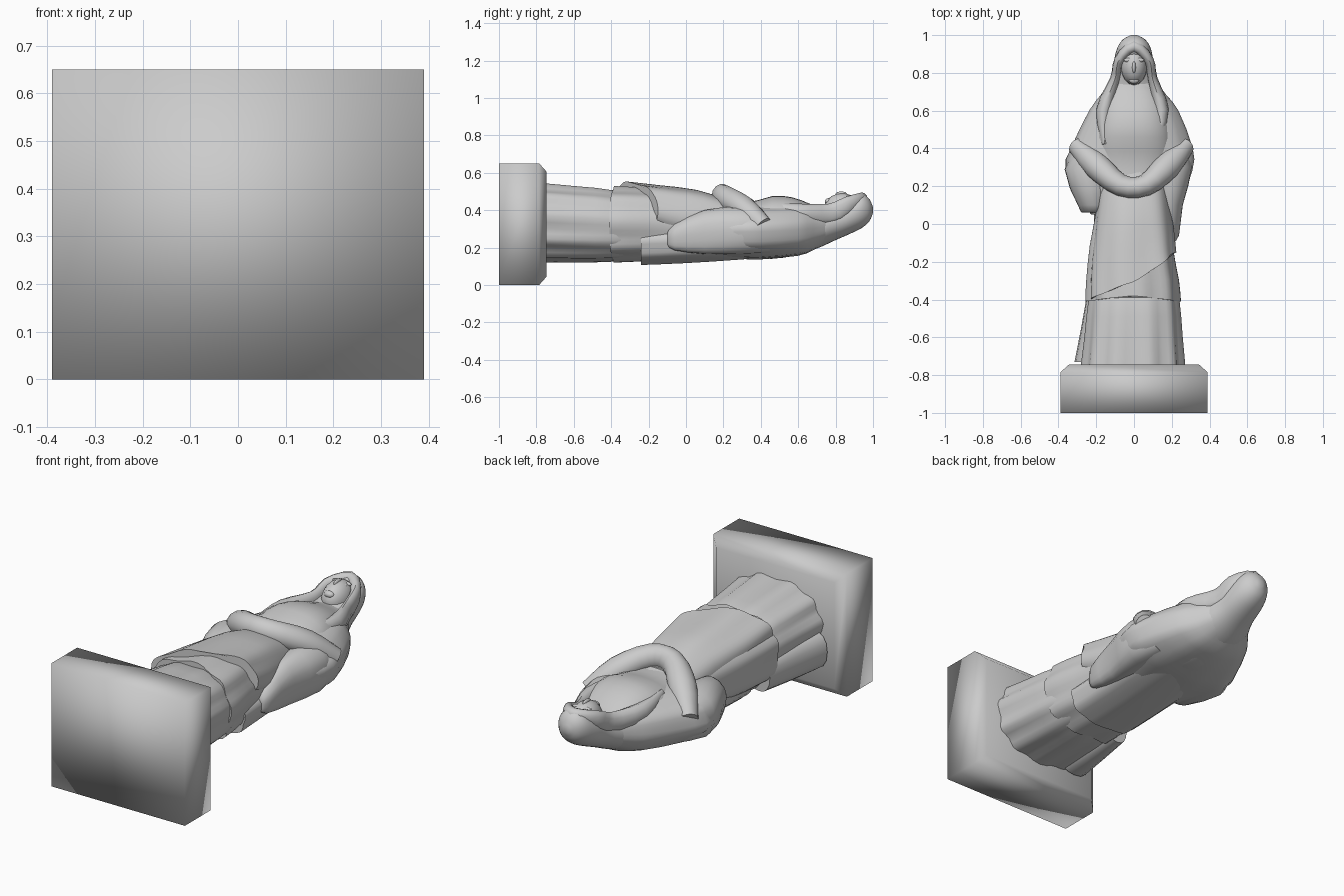
import bpy, bmesh, math
from mathutils import Vector


def finish(name, bm, angle=45):
    bmesh.ops.recalc_face_normals(bm, faces=bm.faces)
    me = bpy.data.meshes.new(name)
    bm.to_mesh(me)
    bm.free()
    ob = bpy.data.objects.new(name, me)
    bpy.context.collection.objects.link(ob)
    bpy.ops.object.select_all(action='DESELECT')
    ob.select_set(True)
    bpy.context.view_layer.objects.active = ob
    bpy.ops.object.shade_smooth_by_angle(angle=math.radians(angle))
    return ob


def spline(rows, sub):
    """Catmull-Rom interpolation of rows of numbers."""
    out = []
    for i in range(len(rows) - 1):
        a, b = rows[max(i - 1, 0)], rows[i]
        c, d = rows[i + 1], rows[min(i + 2, len(rows) - 1)]
        for s in range(sub):
            t = s / sub
            out.append([0.5 * (2 * q + (r - p) * t + (2 * p - 5 * q + 4 * r - u) * t * t
                        + (3 * q - p - 3 * r + u) * t ** 3) for p, q, r, u in zip(a, b, c, d)])
    out.append(list(rows[-1]))
    return out


def skin(name, rings, angle=45):
    bm = bmesh.new()
    vs = [[bm.verts.new(p) for p in r] for r in rings]
    n = len(vs[0])
    for a, b in zip(vs, vs[1:]):
        for i in range(n):
            j = (i + 1) % n
            bm.faces.new((a[i], a[j], b[j], b[i]))
    bm.faces.new(vs[0])
    bm.faces.new(vs[-1])
    return finish(name, bm, angle)


def loft(name, rows, n=32, fold=0, k=9, phase=0, hem=None, power=0.85, sub=2):
    """Cloth body along y; rows are (y, x_left, x_right, z_back, z_front)."""
    rings = []
    rows = spline(rows, sub)
    for i, (y, xl, xr, zb, zt) in enumerate(rows):
        t = i / (len(rows) - 1)
        ring = []
        for s in range(n):
            a = 2 * math.pi * s / n
            c, d = math.cos(a), math.sin(a)
            wave = 1 + fold * (1 - 0.8 * t) * (math.sin(k * a + phase) - 1)
            c2 = math.copysign(abs(c) ** power, c) * wave
            d2 = math.copysign(abs(d) ** power, d) * wave
            yy = y + (1 - t) * hem(c, d) if hem else y
            ring.append(((xl + xr) / 2 + c2 * (xr - xl) / 2, yy,
                         (zb + zt) / 2 + d2 * (zt - zb) / 2))
        rings.append(ring)
    return skin(name, rings)


def tube(name, pts, n=12, sub=3):
    """Fold or limb; points are (x, y, z, in-plane radius, z radius)."""
    pts = spline(pts, sub)
    rings = []
    for i, p in enumerate(pts):
        a, b = pts[max(i - 1, 0)], pts[min(i + 1, len(pts) - 1)]
        tan = (Vector(b[:3]) - Vector(a[:3])).normalized()
        side = tan.cross(Vector((0, 0, 1))).normalized()
        up = side.cross(tan)
        rings.append([Vector(p[:3]) + side * p[3] * math.cos(2 * math.pi * s / n)
                      + up * p[4] * math.sin(2 * math.pi * s / n) for s in range(n)])
    return skin(name, rings)


def ellipsoid(name, loc, rad):
    bm = bmesh.new()
    bmesh.ops.create_uvsphere(bm, u_segments=16, v_segments=12, radius=1)
    for v in bm.verts:
        v.co = Vector([l + c * r for l, c, r in zip(loc, v.co, rad)])
    return finish(name, bm)


# plinth with a chamfered rim on the figure side
skin("plinth", [[(sx * (0.39 - i), y, 0.325 + sz * (0.325 - i))
                 for sx, sz in ((-1, -1), (1, -1), (1, 1), (-1, 1))]
                for y, i in ((-1, 0), (-0.785, 0), (-0.745, 0.045))], 100)

# skirts in two tiers
loft("under_skirt", [(-0.76, -0.285, 0.275, 0.12, 0.55), (-0.6, -0.265, 0.26, 0.12, 0.535),
                     (-0.38, -0.24, 0.24, 0.125, 0.51), (-0.25, -0.2, 0.2, 0.15, 0.45)],
     n=52, fold=0.04, k=11)
loft("tunic", [(-0.38, -0.265, 0.25, 0.115, 0.53), (-0.28, -0.26, 0.24, 0.12, 0.525),
               (-0.1, -0.24, 0.205, 0.13, 0.51), (0.1, -0.2, 0.19, 0.14, 0.48),
               (0.3, -0.18, 0.18, 0.14, 0.43)],
     n=52, fold=0.035, k=9, phase=1, hem=lambda c, d: -0.03 * abs(c))
# diagonal drape over the front of the skirt
loft("front_drape", [(-0.33, -0.245, 0.225, 0.24, 0.555), (-0.15, -0.235, 0.212, 0.2, 0.535),
                     (0.05, -0.205, 0.19, 0.18, 0.51), (0.25, -0.18, 0.17, 0.17, 0.45)],
     n=52, fold=0.035, k=7, phase=2, hem=lambda c, d: 0.02 + 0.09 * c + 0.07 * max(c, 0))
# back cloak and the flared pleat at the foot
loft("back_cloak", [(-0.24, -0.215, 0.215, 0.105, 0.33), (0, -0.215, 0.21, 0.115, 0.34),
                    (0.3, -0.21, 0.21, 0.135, 0.35), (0.6, -0.17, 0.17, 0.165, 0.36)],
     fold=0.03, k=8)
loft("foot_pleat", [(-0.73, -0.315, -0.12, 0.13, 0.34), (-0.55, -0.28, -0.12, 0.13, 0.33),
                    (-0.35, -0.245, -0.12, 0.14, 0.31)], n=16)

# torso, with one continuous mantle over shoulders and back
loft("torso", [(0.1, -0.19, 0.19, 0.145, 0.46), (0.3, -0.22, 0.21, 0.145, 0.435),
               (0.46, -0.22, 0.21, 0.14, 0.475), (0.57, -0.2, 0.19, 0.155, 0.468),
               (0.66, -0.18, 0.165, 0.18, 0.435), (0.74, -0.13, 0.12, 0.22, 0.405),
               (0.82, -0.09, 0.09, 0.26, 0.40)])
loft("mantle", [(0.05, -0.23, 0.23, 0.14, 0.4), (0.28, -0.365, 0.312, 0.138, 0.43),
                (0.4, -0.338, 0.315, 0.135, 0.435), (0.6, -0.24, 0.238, 0.155, 0.435),
                (0.68, -0.18, 0.175, 0.185, 0.42), (0.76, -0.12, 0.115, 0.23, 0.4)],
     n=40, fold=0.02, k=10, power=0.88)

# hanging sleeves, each side slightly different
loft("right_sleeve", [(-0.1, 0.16, 0.21, 0.21, 0.28), (-0.06, 0.14, 0.24, 0.18, 0.33),
                      (0.1, 0.12, 0.26, 0.16, 0.40), (0.3, 0.08, 0.31, 0.16, 0.42),
                      (0.45, 0.07, 0.27, 0.17, 0.39)], n=20, fold=0.04, k=5)
loft("left_sleeve", [(0.06, -0.28, -0.15, 0.2, 0.36), (0.1, -0.3, -0.13, 0.17, 0.40),
                     (0.29, -0.37, -0.1, 0.16, 0.42), (0.45, -0.28, -0.08, 0.17, 0.39)],
     n=20, fold=0.04, k=5)

# forearms wrapped in one V-shaped swag that sinks into the sleeves
tube("forearm_swag", [(-0.3, 0.41, 0.31, 0.05, 0.06), (-0.2, 0.31, 0.41, 0.07, 0.065),
                      (-0.07, 0.205, 0.47, 0.058, 0.064), (0.06, 0.205, 0.47, 0.058, 0.064),
                      (0.18, 0.31, 0.41, 0.07, 0.065), (0.27, 0.41, 0.31, 0.05, 0.06)], n=14)

# hood
loft("hood", [(0.6, -0.18, 0.165, 0.165, 0.42), (0.7, -0.155, 0.14, 0.195, 0.40),
              (0.8, -0.115, 0.11, 0.24, 0.425), (0.88, -0.103, 0.1, 0.275, 0.46),
              (0.94, -0.085, 0.085, 0.305, 0.485), (0.98, -0.055, 0.055, 0.34, 0.46),
              (1.0, -0.015, 0.015, 0.385, 0.415)], power=0.95, sub=3)
# veil edge framing the face and falling over the chest
tube("veil_edge", [(-0.155, 0.42, 0.41, 0.015, 0.03), (-0.16, 0.6, 0.385, 0.04, 0.05),
                   (-0.1, 0.77, 0.38, 0.026, 0.055), (-0.078, 0.87, 0.43, 0.026, 0.045),
                   (0, 0.94, 0.465, 0.03, 0.03), (0.078, 0.87, 0.43, 0.026, 0.045),
                   (0.098, 0.77, 0.38, 0.026, 0.055), (0.145, 0.6, 0.385, 0.04, 0.05),
                   (0.125, 0.44, 0.41, 0.015, 0.03)])

# face
ellipsoid("face", (0, 0.835, 0.405), (0.07, 0.1, 0.085))
ellipsoid("nose", (0, 0.83, 0.484), (0.01, 0.032, 0.016))
ellipsoid("lips", (0, 0.782, 0.468), (0.018, 0.008, 0.006))
ellipsoid("chin", (0, 0.762, 0.446), (0.028, 0.02, 0.018))
for side in (-1, 1):
    ellipsoid("brow", (side * 0.028, 0.868, 0.469), (0.026, 0.012, 0.01))
    ellipsoid("eyelid", (side * 0.028, 0.847, 0.469), (0.016, 0.008, 0.008))
